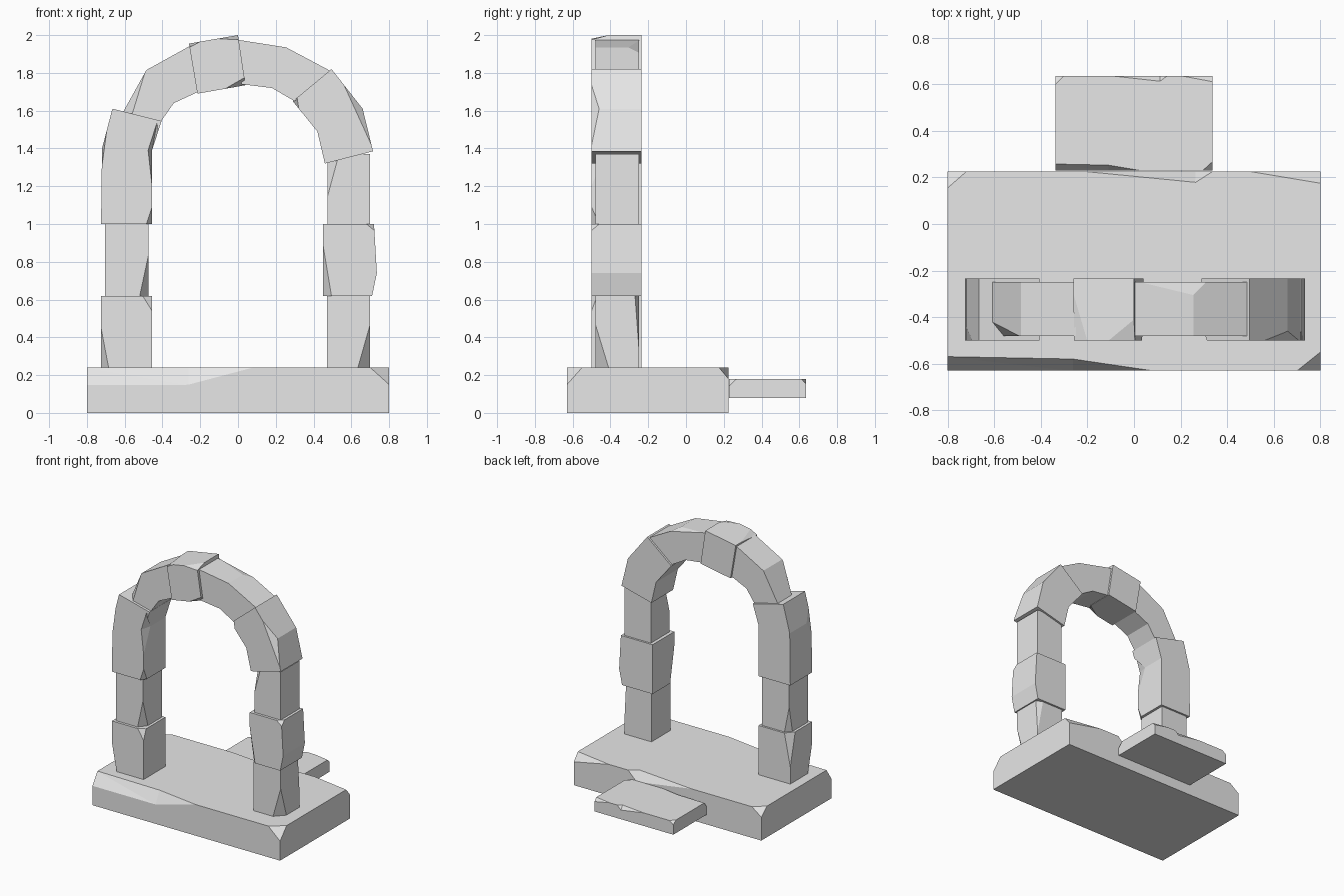
import bpy
import bmesh
from mathutils import Vector

default_cube = bpy.data.objects.get("Cube")
if default_cube:
    bpy.data.objects.remove(default_cube, do_unlink=True)

stone = bpy.data.materials.new("Grey stone")
stone.use_nodes = True
stone.diffuse_color = (0.8, 0.8, 0.8, 1)
stone.node_tree.nodes["Principled BSDF"].inputs["Base Color"].default_value = stone.diffuse_color

# Front and back depth of the protruding and the recessed stones
WIDE = (-0.5, -0.235)
NARROW = (-0.48, -0.25)


def make_object(name, bm):
    bmesh.ops.recalc_face_normals(bm, faces=bm.faces)
    mesh = bpy.data.meshes.new(name)
    bm.to_mesh(mesh)
    bm.free()
    mesh.materials.append(stone)
    obj = bpy.data.objects.new(name, mesh)
    bpy.context.collection.objects.link(obj)
    return obj


def chip_hull(block, corner, cuts):
    """Knock off the convex piece between a corner and the points of its cut."""
    cuts = [Vector(p) for p in cuts]
    middle = sum(cuts, Vector()) / len(cuts)
    bm = bmesh.new()
    for point in cuts + [Vector(corner)]:
        bm.verts.new(middle + (point - middle) * 1.05)
    hull = bmesh.ops.convex_hull(bm, input=bm.verts)
    loose = set(hull["geom_interior"]) | set(hull["geom_unused"])
    bmesh.ops.delete(bm, geom=[v for v in loose if isinstance(v, bmesh.types.BMVert)], context="VERTS")
    cutter = make_object("chip_cutter", bm)
    cutter.hide_render = True
    modifier = block.modifiers.new("Chip", "BOOLEAN")
    modifier.operation = "DIFFERENCE"
    modifier.solver = "EXACT"
    modifier.object = cutter
    bpy.context.view_layer.update()
    evaluated = block.evaluated_get(bpy.context.evaluated_depsgraph_get())
    chipped = bpy.data.meshes.new_from_object(evaluated)
    block.modifiers.clear()
    block.data = chipped
    bpy.data.objects.remove(cutter, do_unlink=True)


def make_block(name, outline, depth, chips=()):
    """Extrude an x-z outline; a chip is (corner, side, to previous, to next, inward)."""
    front, back = depth
    bm = bmesh.new()
    face = bm.faces.new([bm.verts.new((x, front, z)) for x, z in outline])
    sweep = bmesh.ops.extrude_face_region(bm, geom=[face])
    moved = [v for v in sweep["geom"] if isinstance(v, bmesh.types.BMVert)]
    bmesh.ops.translate(bm, verts=moved, vec=(0, back - front, 0))
    block = make_object(name, bm)

    for index, side, to_previous, to_next, inward in chips:
        y = front if side == "front" else back
        points = [Vector((x, y, z)) for x, z in outline]
        corner = points[index]
        previous = points[index - 1] - corner
        following = points[(index + 1) % len(points)] - corner
        step = Vector((0, inward if side == "front" else -inward, 0))
        chip_hull(block, corner, [corner + previous.normalized() * to_previous,
                                  corner + following.normalized() * to_next,
                                  corner + step])
    return block


def rectangle(left, right, bottom, top):
    return [(left, bottom), (right, bottom), (right, top), (left, top)]


# Plinth with broken top edges
plinth = make_block("plinth", rectangle(-0.8, 0.8, 0, 0.24), (-0.63, 0.225), [
    (2, "front", 0.09, 0.1, 0.08),
    (2, "back", 0.06, 0.3, 0.05),
    (3, "back", 0.08, 0.06, 0.07),
])
chip_hull(plinth, (-0.8, -0.63, 0.24), [
    (-0.8, -0.63, 0.15), (-0.8, -0.57, 0.24), (-0.27, -0.63, 0.15),
    (-0.27, -0.58, 0.24), (0.07, -0.63, 0.24)])
chip_hull(plinth, (0.26, 0.225, 0.24), [
    (-0.2, 0.225, 0.24), (0.26, 0.18, 0.24), (0.33, 0.225, 0.24), (0.26, 0.225, 0.17)])

# Rear step is a smaller copy of the plinth
rear_step = bpy.data.objects.new("rear_step", plinth.data.copy())
bpy.context.collection.objects.link(rear_step)
rear_step.scale = (0.42, 0.475, 0.42)
rear_step.location = (0, 0.528, 0.078)

# Right pillar
make_block("right_pillar_foot", rectangle(-0.725, -0.455, 0.24, 0.62), WIDE, [
    (0, "front", 0.21, 0.04, 0.05),
    (2, "front", 0.08, 0.05, 0.03),
    (3, "back", 0.05, 0.25, 0.06),
])
make_block("right_pillar_middle", rectangle(-0.705, -0.475, 0.62, 1), NARROW, [
    (1, "front", 0.045, 0.21, 0.06),
    (0, "back", 0.2, 0.04, 0.04),
])
right_springer = make_block("right_arch_springer", [
    (-0.725, 1), (-0.455, 1), (-0.455, 1.39), (-0.405, 1.545), (-0.665, 1.61), (-0.72, 1.4)], WIDE, [
    (1, "front", 0.03, 0.09, 0.04),
    (5, "front", 0.1, 0.1, 0.06),
])
chip_hull(right_springer, (-0.4, -0.52, 1.39), [
    (-0.475, -0.5, 1.39), (-0.43, -0.5, 1.53), (-0.455, -0.5, 1.21), (-0.455, -0.42, 1.39)])

# Left pillar
make_block("left_pillar_foot", rectangle(0.47, 0.7, 0.24, 0.62), NARROW, [
    (1, "front", 0.065, 0.23, 0.07),
    (2, "back", 0.27, 0.05, 0.02),
])
make_block("left_pillar_middle", [
    (0.45, 0.62), (0.71, 0.62), (0.735, 0.74), (0.72, 1), (0.45, 1)], WIDE, [
    (3, "front", 0.035, 0.04, 0.04),
    (0, "front", 0.27, 0.045, 0.05),
])
make_block("left_pillar_top", rectangle(0.475, 0.7, 1, 1.37), NARROW, [
    (3, "front", 0.06, 0.22, 0.06),
])

# Arch stones, from the left pillar round to the right
make_block("left_arch_springer", [
    (0.46, 1.32), (0.715, 1.385), (0.66, 1.61), (0.495, 1.82), (0.29, 1.65), (0.42, 1.49)], WIDE, [
    (2, "front", 0.2, 0.16, 0.04),
    (4, "front", 0.03, 0.05, 0.07),
])
make_block("left_arch_stone", [
    (0.3, 1.65), (0.49, 1.81), (0.255, 1.935), (0, 1.975), (0.02, 1.74), (0.18, 1.72)], NARROW, [
    (2, "back", 0.06, 0.23, 0.055),
])
make_block("keystone", [
    (-0.215, 1.69), (0.04, 1.735), (0, 2), (-0.26, 1.955)], WIDE, [
    (1, "front", 0.11, 0.04, 0.06),
    (2, "front", 0.025, 0.11, 0.09),
    (3, "front", 0.06, 0.02, 0.2),
])
make_block("right_arch_stone", [
    (-0.41, 1.54), (-0.34, 1.64), (-0.21, 1.7), (-0.25, 1.945), (-0.485, 1.815), (-0.61, 1.59)], NARROW, [
    (5, "front", 0.24, 0.05, 0.06),
])
